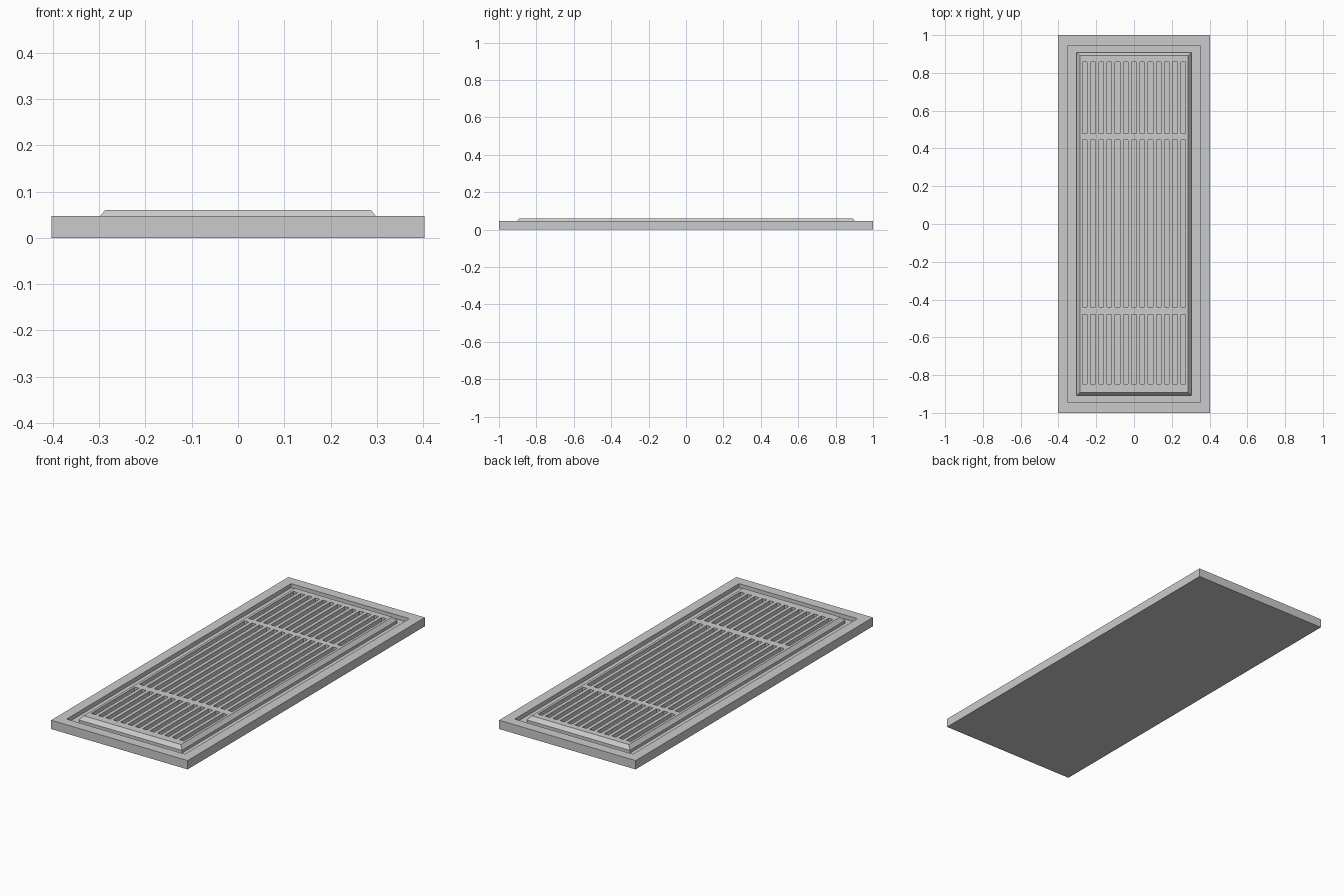
import bpy, bmesh

if "Cube" in bpy.data.objects:
    bpy.data.objects.remove(bpy.data.objects["Cube"])

FLOOR = 0.025   # level of the recessed floor inside the rim


def add_object(name, bm):
    bmesh.ops.recalc_face_normals(bm, faces=bm.faces)
    mesh = bpy.data.meshes.new(name)
    bm.to_mesh(mesh)
    bm.free()
    obj = bpy.data.objects.new(name, mesh)
    bpy.context.collection.objects.link(obj)
    return obj


def add_rings(bm, rings):
    """Closed stack of rectangles, each given as half width, half length, z."""
    loops = [[bm.verts.new((sx * hx, sy * hy, z))
              for sx, sy in ((-1, -1), (1, -1), (1, 1), (-1, 1))]
             for hx, hy, z in rings]
    for a, b in zip(loops, loops[1:]):
        for i in range(4):
            j = (i + 1) % 4
            bm.faces.new((a[i], a[j], b[j], b[i]))
    bm.faces.new(loops[0][::-1])
    bm.faces.new(loops[-1])


def add_box(bm, x0, x1, y0, y1, z0, z1):
    geom = bmesh.ops.create_cube(bm, size=1)
    for v in geom['verts']:
        v.co.x = x0 if v.co.x < 0 else x1
        v.co.y = y0 if v.co.y < 0 else y1
        v.co.z = z0 if v.co.z < 0 else z1


# Outer tray: flat bottom, raised rim and recessed floor
bm = bmesh.new()
add_rings(bm, [(0.403, 1.0, 0), (0.403, 1.0, 0.047),
               (0.349, 0.946, 0.047), (0.349, 0.946, FLOOR)])
tray = add_object("outer_tray", bm)

# Raised grille panel with a chamfered edge
bm = bmesh.new()
add_rings(bm, [(0.304, 0.908, FLOOR - 0.001), (0.304, 0.908, 0.040),
               (0.287, 0.891, 0.060)])
grille = add_object("grille_panel", bm)

# Three rows of thirteen slots, cut through the panel to the tray floor
bm = bmesh.new()
for y0, y1 in ((-0.848, -0.480), (-0.440, 0.446), (0.480, 0.857)):
    for i in range(-6, 7):
        x = i * 0.0435
        add_box(bm, x - 0.0125, x + 0.0125, y0, y1, 0.0, 0.1)
cutter = add_object("slot_cutter", bm)
cutter.hide_render = True
cut = grille.modifiers.new("slots", 'BOOLEAN')
cut.operation = 'DIFFERENCE'
cut.solver = 'EXACT'
cut.object = cutter

bpy.ops.object.select_all(action='DESELECT')
grille.select_set(True)
bpy.context.view_layer.objects.active = grille
bpy.ops.object.modifier_apply(modifier="slots")
bpy.data.objects.remove(cutter, do_unlink=True)

# Keep the edges crisp
tray.select_set(True)
bpy.ops.object.shade_smooth_by_angle()
